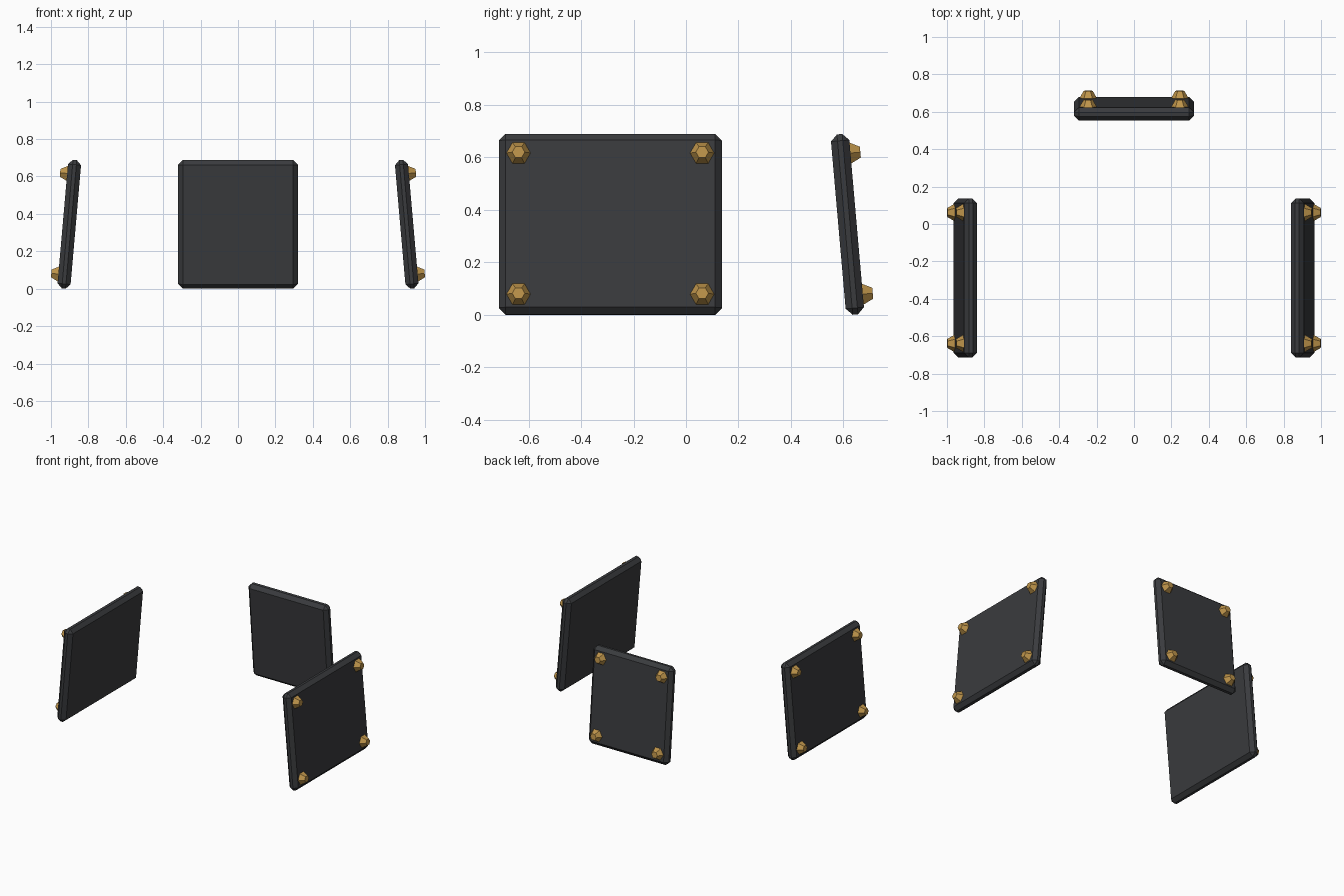
import bpy, bmesh, math
from mathutils import Matrix

if "Cube" in bpy.data.objects:
    bpy.data.objects.remove(bpy.data.objects["Cube"])

HEIGHT, THICK, CHAMFER, INSET = 0.69, 0.07, 0.025, 0.075
TILT = math.radians(5)
Z_MID = 0.3446


def material(name, color):
    m = bpy.data.materials.new(name)
    m.diffuse_color = color
    m.use_nodes = True
    m.node_tree.nodes["Principled BSDF"].inputs["Base Color"].default_value = m.diffuse_color
    return m


dark = material("dark_metal", (0.042, 0.044, 0.048, 1))
brass = material("brass", (0.52, 0.30, 0.07, 1))


def finish(name, bm, mat, matrix):
    bmesh.ops.recalc_face_normals(bm, faces=bm.faces)
    me = bpy.data.meshes.new(name)
    bm.to_mesh(me)
    bm.free()
    me.materials.append(mat)
    ob = bpy.data.objects.new(name, me)
    ob.matrix_world = matrix
    bpy.context.collection.objects.link(ob)


def panel(name, width, x, y, turn):
    # local frame: +x outward, y along the width, z up; top leans inward
    frame = (Matrix.Translation((x, y, Z_MID)) @ Matrix.Rotation(turn, 4, 'Z')
             @ Matrix.Rotation(-TILT, 4, 'Y'))

    # chamfered plate
    bm = bmesh.new()
    bmesh.ops.create_cube(bm, size=1, matrix=Matrix.Diagonal((THICK, width, HEIGHT, 1)))
    bmesh.ops.bevel(bm, geom=bm.edges[:], offset=CHAMFER, segments=1,
                    affect='EDGES', profile=0.5)
    finish(name + "_plate", bm, dark, frame)

    # tapered six-sided bolts in the corners, points along the width
    bm = bmesh.new()
    depth = 0.038
    for sy in (-1, 1):
        for sz in (-1, 1):
            place = (Matrix.Translation((THICK / 2 + depth / 2,
                                         sy * (width / 2 - INSET),
                                         sz * (HEIGHT / 2 - INSET)))
                     @ Matrix.Rotation(math.pi / 2, 4, 'Y')
                     @ Matrix.Rotation(math.pi / 2, 4, 'Z'))
            # vertices sit on the local x axis before rotation
            ring = bmesh.ops.create_cone(bm, cap_ends=True, segments=6, radius1=0.046,
                                         radius2=0.024, depth=depth)["verts"]
            off = min(abs(math.atan2(v.co.y, v.co.x)) for v in ring)
            bmesh.ops.transform(bm, verts=ring,
                                matrix=place @ Matrix.Rotation(off, 4, 'Z'))
    finish(name + "_bolts", bm, brass, frame)


panel("right_panel", 0.85, 0.902, -0.2885, 0)
panel("left_panel", 0.85, -0.902, -0.2885, math.pi)
panel("back_panel", 0.64, 0, 0.6155, math.pi / 2)
